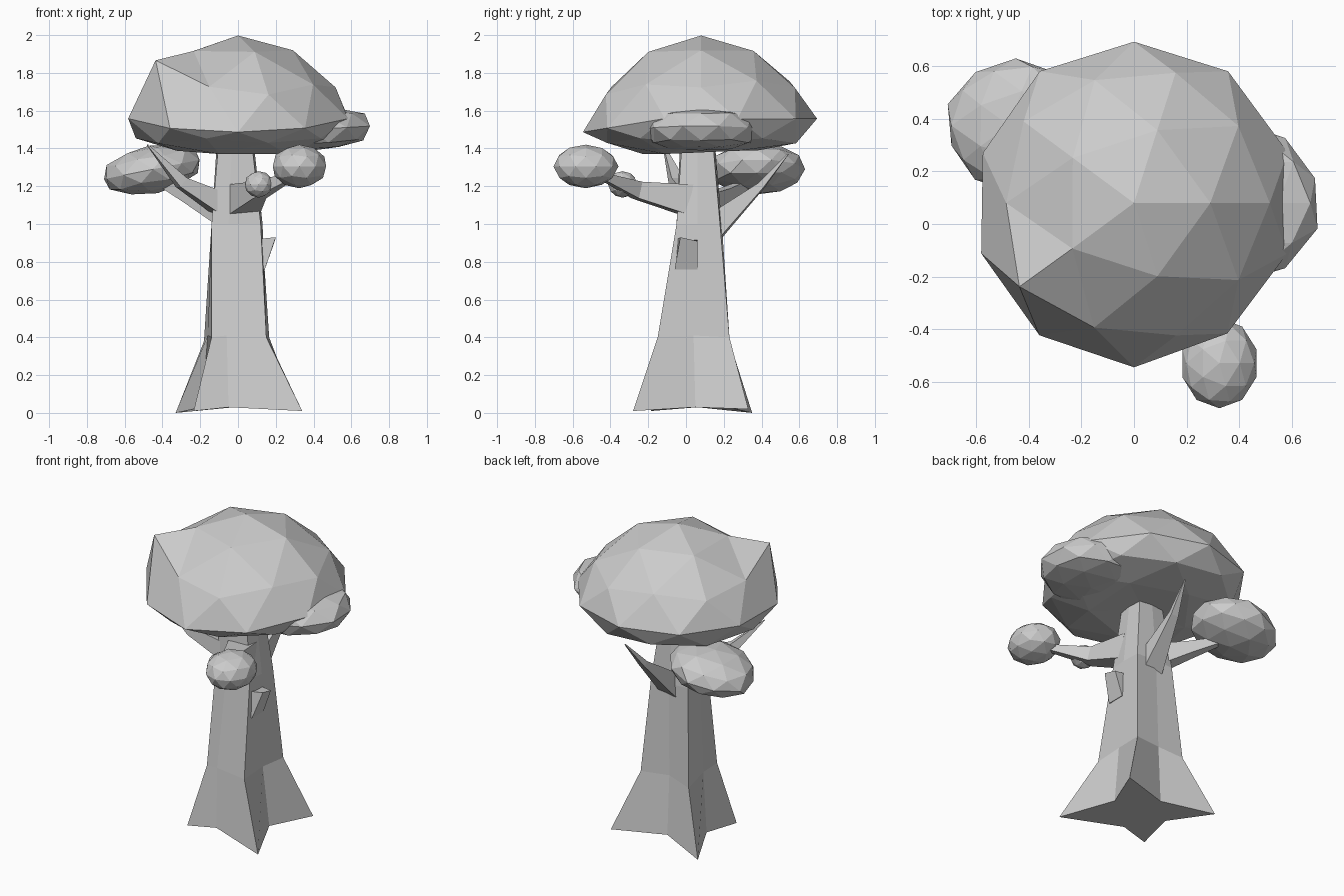
import bpy, bmesh, math, random
from mathutils import Vector, Matrix

if "Cube" in bpy.data.objects:
    bpy.data.objects.remove(bpy.data.objects["Cube"])

random.seed(4)


def add_object(name, bm):
    bmesh.ops.recalc_face_normals(bm, faces=bm.faces)
    mesh = bpy.data.meshes.new(name)
    bm.to_mesh(mesh)
    bm.free()
    ob = bpy.data.objects.new(name, mesh)
    bpy.context.collection.objects.link(ob)
    return ob


def loft(name, rings):
    """Skin a list of equal-length rings and cap both ends."""
    bm = bmesh.new()
    loops = [[bm.verts.new(p) for p in ring] for ring in rings]
    n = len(loops[0])
    for a, b in zip(loops, loops[1:]):
        for i in range(n):
            j = (i + 1) % n
            bm.faces.new((a[i], a[j], b[j], b[i]))
    bm.faces.new(loops[0][::-1])
    bm.faces.new(loops[-1])
    return add_object(name, bm)


def branch(name, path, widths, heights):
    """Four-sided tapering limb along a path."""
    pts = [Vector(p) for p in path]
    rings = []
    for i, p in enumerate(pts):
        d = (pts[min(i + 1, len(pts) - 1)] - pts[max(i - 1, 0)]).normalized()
        side = d.cross(Vector((0, 0, 1))).normalized()
        up = side.cross(d)
        w, h = widths[i], heights[i]
        rings.append([p + side * w * a + up * h * b
                      for a, b in ((-1, -1), (1, -1), (1, 1), (-1, 1))])
    return loft(name, rings)


def blob(name, centre, size, tilt=0.0, jitter=0.03, shape=None):
    """Faceted leaf clump."""
    bm = bmesh.new()
    bmesh.ops.create_icosphere(bm, subdivisions=2, radius=1)
    rot = Matrix.Rotation(tilt, 3, 'Y')
    for v in bm.verts:
        p = shape(v.co.copy()) if shape else v.co.copy()
        p *= 1 + random.uniform(-jitter, jitter)
        p = Vector((p.x * size[0], p.y * size[1], p.z * size[2]))
        v.co = rot @ p + Vector(centre)
    return add_object(name, bm)


# Trunk with four flared roots: tip and hollow points alternate
trunk = [
    [(-.235, -.185, .01), (-.05, -.15, .03), (.34, -.28, .01), (.19, .05, .03),
     (.31, .33, .02), (-.02, .22, .03), (-.33, .35, 0), (-.19, .06, .03)],
    [(-.14, -.12, .40), (-.06, -.13, .41), (.15, -.15, .40), (.15, .04, .41),
     (.165, .23, .40), (-.02, .20, .41), (-.18, .23, .38), (-.16, .05, .41)],
    [(-.14, -.03, 1.0), (-.05, -.05, 1.0), (.12, -.05, 1.0), (.13, .06, 1.0),
     (.125, .18, 1.0), (-.01, .19, 1.0), (-.14, .18, 1.0), (-.14, .06, 1.0)],
    [(-.10, -.02, 1.46), (-.03, -.03, 1.46), (.07, -.02, 1.46), (.08, .06, 1.46),
     (.07, .14, 1.46), (-.01, .15, 1.46), (-.09, .14, 1.46), (-.11, .06, 1.46)],
]
loft("trunk", trunk)

# Limbs carrying leaf clumps
branch("front_branch", [(.03, .0, 1.13), (.11, -.26, 1.18), (.30, -.46, 1.26)],
       [.085, .04, .015], [.08, .045, .015])
branch("left_branch", [(-.08, .08, 1.08), (-.25, .21, 1.15), (-.43, .35, 1.23)],
       [.06, .04, .015], [.075, .04, .015])

# Bare pointed limbs
branch("left_spike", [(-.08, .04, 1.10), (-.30, -.05, 1.22), (-.48, -.12, 1.42)],
       [.06, .035, .003], [.06, .03, .003])
branch("back_spike", [(.0, .13, .97), (.03, .40, 1.205), (.06, .54, 1.37)],
       [.065, .025, .003], [.07, .018, .003])

# Broken stub on the right of the trunk
loft("stub", [
    [(.10, -.06, .76), (.142, -.06, .76), (.142, .06, .76), (.10, .06, .76)],
    [(.10, -.045, .92), (.20, -.03, .93), (.195, .06, .91), (.10, .06, .92)],
])


# Main canopy: low dome, flattened underside, front rim pulled down
def dome(p):
    if p.z > 0.01:
        if p.x < -.7 and p.y < -.5:          # raised front left shoulder
            return Vector((-.71, -.51, .67))
        k = 1 - .12 * p.z
        drop = min(p.y, 0) * .2 * (1 - p.z)
        return Vector((p.x * k, p.y * k, p.z ** 1.4 + drop))
    z = max(p.z * .75, -.54 if p.y < 0 else -.49)
    if p.z > -.1:
        z += -.08 if p.y > 0 else .25 * p.y
    return Vector((p.x, p.y, z))


# Side lobe: squarer rim
def boxy(p):
    return Vector((p.x, p.y, math.copysign(abs(p.z) ** .6, p.z)))


blob("main_canopy", (0, .08, 1.59), (.61, .62, .41), jitter=.012, shape=dome)
blob("right_canopy_lobe", (.39, .08, 1.50), (.32, .31, .11), tilt=-.06,
     jitter=.02, shape=boxy)

# Small leaf clumps
blob("left_leaf_clump", (-.45, .375, 1.29), (.27, .255, .13), tilt=-.2)
blob("front_leaf_clump", (.325, -.53, 1.305), (.147, .172, .115), jitter=.01)
blob("tiny_leaf_clump", (.11, -.335, 1.21), (.076, .078, .07), jitter=.01)
